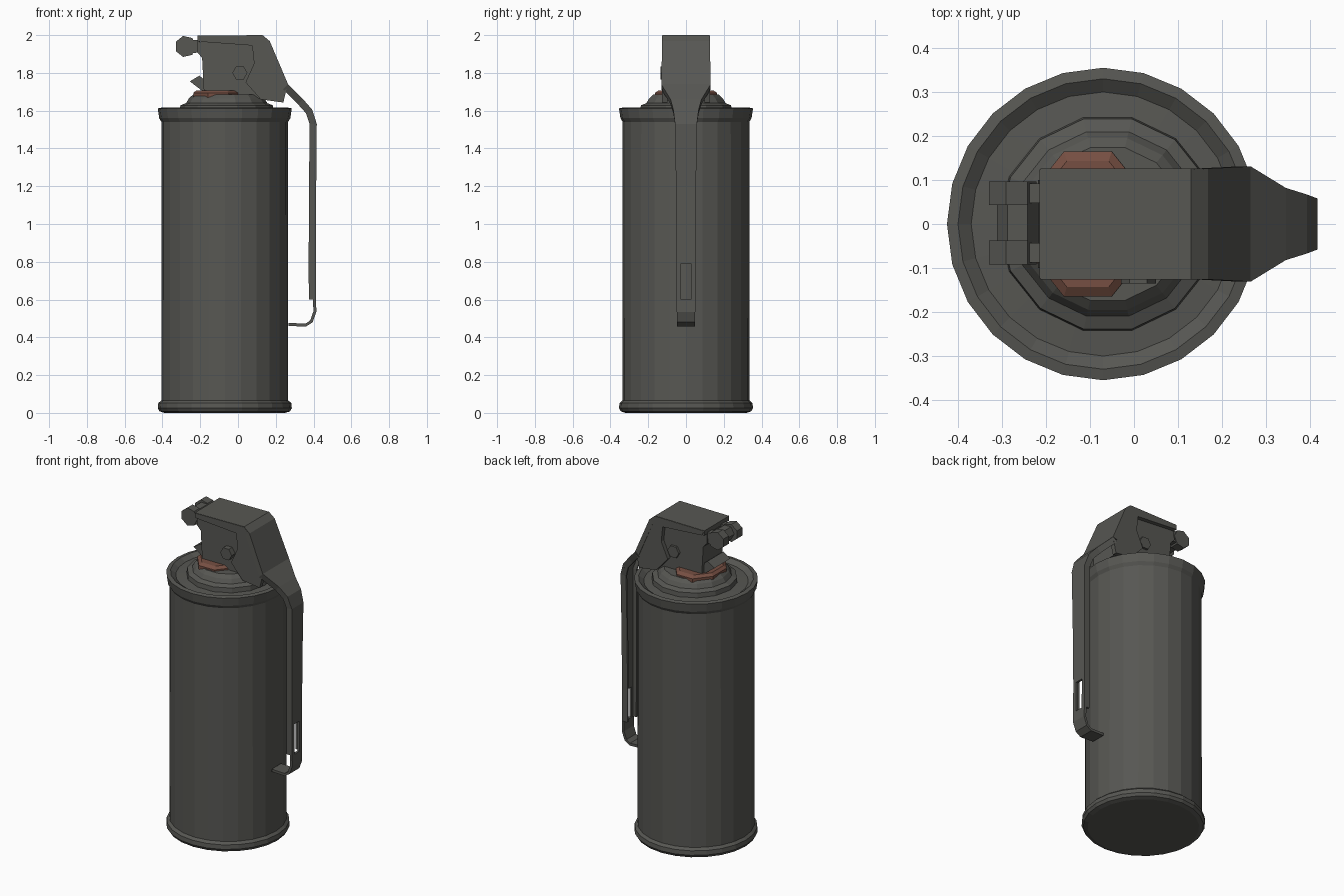
import bpy, bmesh, math

if "Cube" in bpy.data.objects:
    bpy.data.objects.remove(bpy.data.objects["Cube"])


def material(name, rgb):
    m = bpy.data.materials.new(name)
    m.diffuse_color = (*rgb, 1)
    m.use_nodes = True
    m.node_tree.nodes["Principled BSDF"].inputs["Base Color"].default_value = m.diffuse_color
    return m


GREY = material("dark_olive_grey", (0.095, 0.095, 0.086))
RED = material("dull_red", (0.18, 0.078, 0.055))


def finish(name, bm, mat):
    bmesh.ops.recalc_face_normals(bm, faces=bm.faces[:])
    mesh = bpy.data.meshes.new(name)
    bm.to_mesh(mesh)
    bm.free()
    mesh.materials.append(mat)
    ob = bpy.data.objects.new(name, mesh)
    bpy.context.collection.objects.link(ob)
    return ob


def lathe(name, profile, cx, sides, mat, turn=0.0, sx=1.0):
    """Stack of rings (radius, z) around a vertical axis, capped at both ends."""
    bm = bmesh.new()
    rings = []
    for r, z in profile:
        rings.append([bm.verts.new((cx + sx * r * math.cos(turn + math.tau * i / sides),
                                    r * math.sin(turn + math.tau * i / sides), z))
                      for i in range(sides)])
    for a, b in zip(rings, rings[1:]):
        for i in range(sides):
            j = (i + 1) % sides
            bm.faces.new((a[i], a[j], b[j], b[i]))
    bm.faces.new(rings[0])
    bm.faces.new(rings[-1])
    return finish(name, bm, mat)


def prism(name, outline, y0, y1, mat=GREY):
    """Outline in x, z pushed along y."""
    bm = bmesh.new()
    a = [bm.verts.new((x, y0, z)) for x, z in outline]
    b = [bm.verts.new((x, y1, z)) for x, z in outline]
    bm.faces.new(a)
    bm.faces.new(b)
    for i in range(len(a)):
        j = (i + 1) % len(a)
        bm.faces.new((a[i], a[j], b[j], b[i]))
    return finish(name, bm, mat)


def strip(name, path, y_range, thick):
    """Bent sheet along (x, z, half width); y_range(half width) gives its edges."""
    bm = bmesh.new()
    rings = []
    for i, (x, z, w) in enumerate(path):
        p, q = path[max(i - 1, 0)], path[min(i + 1, len(path) - 1)]
        tx, tz = q[0] - p[0], q[1] - p[1]
        n = math.hypot(tx, tz)
        ix, iz = x + thick * tz / n, z - thick * tx / n
        lo, hi = y_range(w)
        rings.append([bm.verts.new(c) for c in
                      ((x, lo, z), (x, hi, z), (ix, hi, iz), (ix, lo, iz))])
    for a, b in zip(rings, rings[1:]):
        for i in range(4):
            j = (i + 1) % 4
            bm.faces.new((a[i], a[j], b[j], b[i]))
    bm.faces.new(rings[0])
    bm.faces.new(rings[-1])
    return finish(name, bm, GREY)


def polygon(cx, cz, r, sides):
    return [(cx + r * math.cos(math.tau * i / sides),
             cz + r * math.sin(math.tau * i / sides)) for i in range(sides)]


# Canister with rolled rims and a sunken lid
lathe("canister", [(0.32, 0.0), (0.345, 0.008), (0.355, 0.025), (0.352, 0.052),
                   (0.336, 0.066), (0.335, 1.54), (0.347, 1.56), (0.355, 1.612),
                   (0.33, 1.617), (0.30, 1.595), (0.24, 1.60)], -0.07, 24, GREY)

# Stepped cap and coloured collar
lathe("stepped_cap", [(0.25, 1.585), (0.245, 1.628), (0.215, 1.64), (0.20, 1.665),
                      (0.178, 1.685), (0.15, 1.685)], -0.06, 14, GREY)
lathe("collar", [(0.178, 1.67), (0.178, 1.694), (0.155, 1.708)],
      -0.105, 8, RED, math.pi / 8, 0.8)

# Fuse head under the lever
prism("fuse_head", [(-0.215, 1.965), (-0.218, 1.91), (-0.19, 1.88), (-0.18, 1.69),
                    (0.05, 1.67), (0.22, 1.655), (0.22, 1.74), (0.14, 1.96)], -0.1, 0.1)
prism("striker_catch", [(-0.255, 1.755), (-0.205, 1.785), (-0.13, 1.73),
                        (-0.14, 1.70), (-0.19, 1.705)], -0.08, 0.08)
prism("side_pin", polygon(0.01, 1.80, 0.04, 6), -0.135, 0.115)

# Hinge bar with two lugs
prism("hinge_bar", polygon(-0.265, 1.94, 0.046, 6), -0.085, 0.09)
for tag, y in (("front", -0.065), ("back", 0.07)):
    prism("hinge_lug_" + tag, polygon(-0.278, 1.94, 0.057, 7), y - 0.027, y + 0.027)
    prism("hinge_arm_" + tag, [(-0.27, 1.90), (-0.27, 1.975), (-0.2, 1.975), (-0.2, 1.91)],
          y - 0.022, y + 0.022)

# Lever: cover plate, tapering neck, long strip with a slot, curled tip
cover = [(-0.215, 1.997, 0.124), (0.13, 2.0, 0.124), (0.168, 1.968, 0.126),
         (0.265, 1.74, 0.131)]
neck = [(0.265, 1.74, 0.131), (0.345, 1.66, 0.082), (0.393, 1.605, 0.067),
        (0.417, 1.53, 0.058), (0.414, 1.2, 0.053), (0.412, 0.79, 0.05)]
rails = [(0.412, 0.79, 0.05), (0.413, 0.60, 0.05)]
tip = [(0.413, 0.60, 0.05), (0.415, 0.535, 0.049), (0.395, 0.48, 0.048),
       (0.36, 0.457, 0.048), (0.268, 0.46, 0.046)]
strip("lever_cover", cover, lambda w: (-w, w), 0.03)
strip("lever_strip", neck, lambda w: (-w, w), 0.014)
strip("lever_tip", tip, lambda w: (-w, w), 0.016)
flange = [(-0.213, 1.995), (0.13, 1.998), (0.168, 1.965), (0.263, 1.74), (0.24, 1.643),
          (0.12, 1.66), (0.04, 1.75), (0.085, 1.85), (0.075, 1.945), (-0.20, 1.965)]
for tag, s in (("front", -1), ("back", 1)):
    prism("lever_cheek_" + tag, flange, s * 0.098, s * 0.126)
    strip("lever_rail_" + tag, rails,
          lambda w: tuple(sorted((s * w, s * 0.026))), 0.014)
    strip("lever_flange_" + tag, neck + rails[1:],
          lambda w: tuple(sorted((s * w, s * (w - 0.012)))), 0.038)
